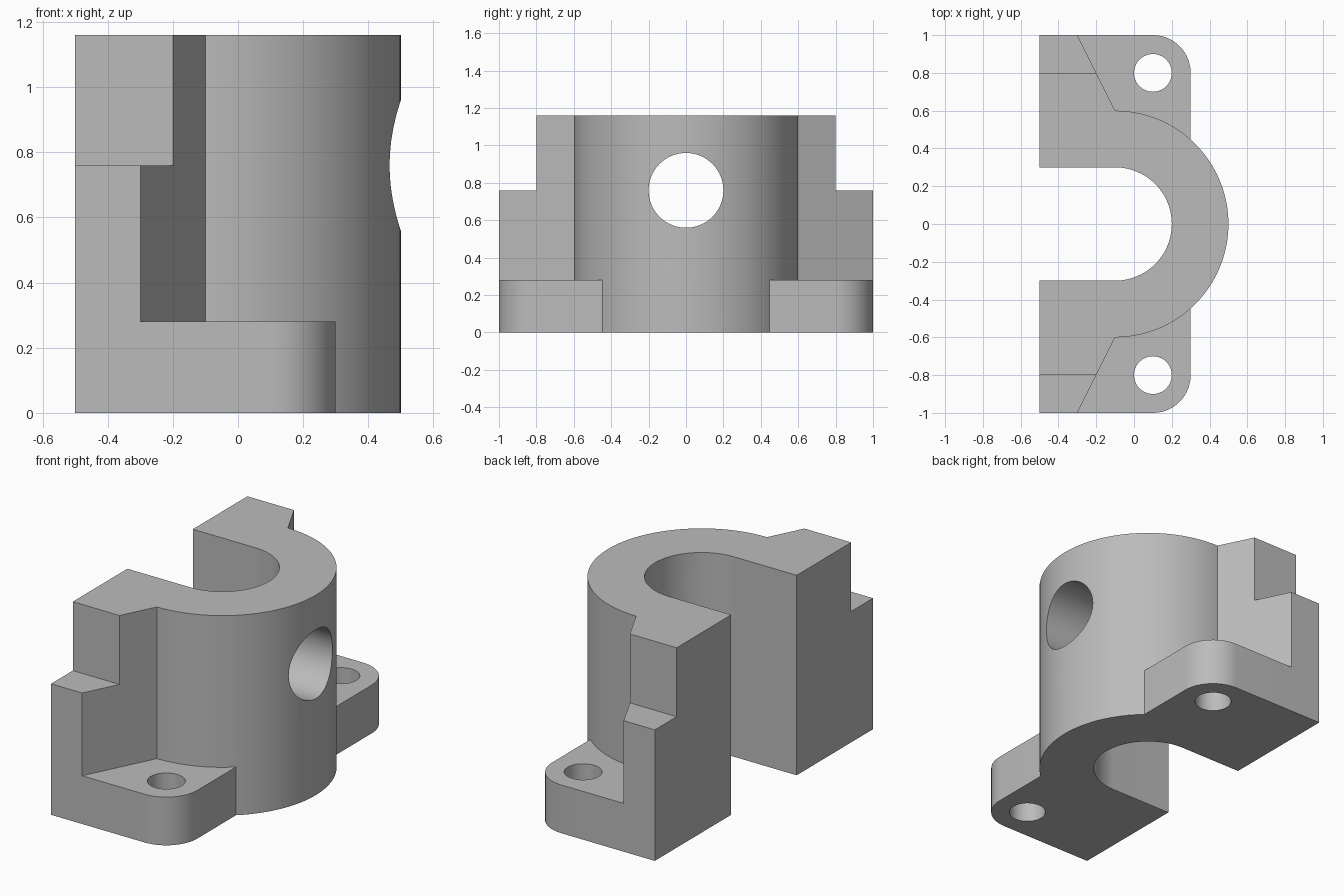
import bpy, bmesh
from math import cos, sin, pi, radians
from mathutils import Matrix

if "Cube" in bpy.data.objects:
    bpy.data.objects.remove(bpy.data.objects["Cube"])

grey = bpy.data.materials.new("plain grey")
grey.use_nodes = True
grey.diffuse_color = (0.5, 0.5, 0.5, 1)
grey.node_tree.nodes["Principled BSDF"].inputs["Base Color"].default_value = (0.5, 0.5, 0.5, 1)

BACK = -0.5        # flat mating face
AXIS = -0.1        # bore axis
HEIGHT, STEP, FOOT = 1.16, 0.76, 0.28


def arc(cx, cy, r, start, end, n):
    angles = [radians(start + (end - start) * i / n) for i in range(n + 1)]
    return [(cx + r * cos(a), cy + r * sin(a)) for a in angles]


def prism(name, outline, z0, z1, side=1):
    """Extrude an xy outline from z0 to z1; side -1 mirrors it in y."""
    bm = bmesh.new()
    face = bm.faces.new([bm.verts.new((x, y * side, z0)) for x, y in outline])
    top = bmesh.ops.extrude_face_region(bm, geom=[face])["geom"]
    bmesh.ops.translate(bm, vec=(0, 0, z1 - z0),
                        verts=[v for v in top if isinstance(v, bmesh.types.BMVert)])
    bmesh.ops.recalc_face_normals(bm, faces=bm.faces)
    mesh = bpy.data.meshes.new(name)
    bm.to_mesh(mesh)
    bm.free()
    mesh.materials.append(grey)
    obj = bpy.data.objects.new(name, mesh)
    bpy.context.collection.objects.link(obj)
    return obj


def combine(target, tool, operation):
    mod = target.modifiers.new(operation.title(), "BOOLEAN")
    mod.operation, mod.solver, mod.object = operation, "EXACT", tool
    bpy.context.view_layer.objects.active = target
    bpy.ops.object.modifier_apply(modifier=mod.name)
    bpy.data.objects.remove(tool)


# Half-round housing with its straight-sided bore and upper wings
outline = ([(BACK, -0.8), (-0.2, -0.8)]
           + arc(AXIS, 0, 0.6, -90, 90, 64)
           + [(-0.2, 0.8), (BACK, 0.8), (BACK, 0.3)]
           + arc(AXIS, 0, 0.3, 90, -90, 48)
           + [(BACK, -0.3)])
housing = prism("bearing_housing", outline, 0, HEIGHT)

for side in (1, -1):
    # Lower shoulder beside each wing
    shoulder = [(BACK, 0.5), (AXIS, 0.5), (AXIS, 0.6), (-0.3, 1), (BACK, 1)]
    combine(housing, prism("shoulder", shoulder, 0, STEP, side), "UNION")
    # Mounting foot with one rounded corner
    foot = [(BACK, 0.4), (0.3, 0.4)] + arc(0.1, 0.8, 0.2, 0, 90, 16) + [(BACK, 1)]
    combine(housing, prism("mounting_foot", foot, 0, FOOT, side), "UNION")
    # Bolt hole
    bolt = arc(0.1, 0.8, 0.1, 0, 360, 40)[:-1]
    combine(housing, prism("bolt_hole", bolt, -0.1, FOOT + 0.1, side), "DIFFERENCE")

# Cross hole through the curved wall
cross = prism("cross_hole", arc(0, 0, 0.2, 0, 360, 64)[:-1], 0, 0.8)
cross.data.transform(Matrix.Translation((0, 0, STEP)) @ Matrix.Rotation(pi / 2, 4, "Y"))
combine(housing, cross, "DIFFERENCE")

# Smooth the curves, keep the edges crisp
bpy.ops.object.select_all(action="DESELECT")
housing.select_set(True)
bpy.context.view_layer.objects.active = housing
bpy.ops.object.shade_smooth_by_angle(angle=radians(20))
